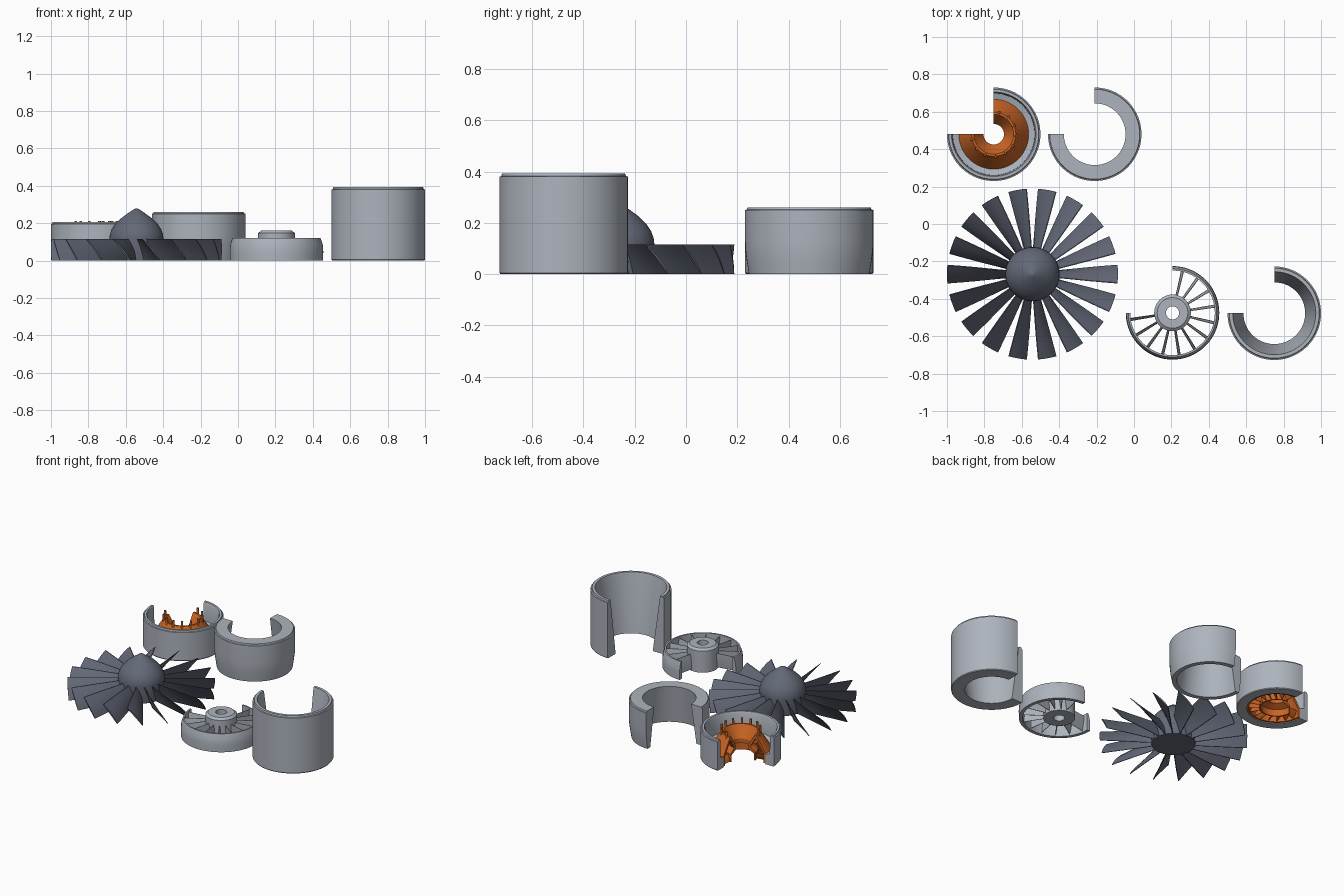
import bpy, bmesh, math
from mathutils import Vector, Matrix

if "Cube" in bpy.data.objects:
    bpy.data.objects.remove(bpy.data.objects["Cube"])


def material(name, rgb):
    m = bpy.data.materials.new(name)
    m.diffuse_color = (*rgb, 1)
    m.use_nodes = True
    m.node_tree.nodes["Principled BSDF"].inputs["Base Color"].default_value = m.diffuse_color
    return m


GREY = material("light_grey", (0.42, 0.455, 0.51))
SLATE = material("slate_blue_grey", (0.125, 0.14, 0.185))
ORANGE = material("burnt_orange", (0.60, 0.13, 0.018))


def finish(bm, name, mat, loc, smooth=True):
    bmesh.ops.recalc_face_normals(bm, faces=bm.faces[:])
    me = bpy.data.meshes.new(name)
    bm.to_mesh(me)
    bm.free()
    ob = bpy.data.objects.new(name, me)
    bpy.context.collection.objects.link(ob)
    me.materials.append(mat)
    ob.location = loc
    if smooth:
        bpy.ops.object.select_all(action='DESELECT')
        ob.select_set(True)
        bpy.context.view_layer.objects.active = ob
        bpy.ops.object.shade_smooth_by_angle(angle=math.radians(30))
    return ob


def lathe(name, profile, mat, loc, start=-180, end=90, seg=72):
    """Sweep a closed (radius, z) profile; partial sweeps get flat end caps."""
    bm = bmesh.new()
    full = end - start >= 360
    rings = []
    for i in range(seg if full else seg + 1):
        a = math.radians(start + (end - start) * i / seg)
        rings.append([bm.verts.new((r * math.cos(a), r * math.sin(a), z)) for r, z in profile])
    n = len(profile)
    for i in range(seg):
        p, q = rings[i], rings[(i + 1) % len(rings)]
        for j in range(n):
            k = (j + 1) % n
            bm.faces.new((p[j], q[j], q[k], p[k]))
    if not full:
        bm.faces.new(rings[0])
        bm.faces.new(rings[-1])
    bmesh.ops.remove_doubles(bm, verts=bm.verts[:], dist=1e-5)
    return finish(bm, name, mat, loc)


def blades(name, mat, loc, angles, stations, thick, z0, z1, camber=0.0, steps=4):
    """Radial twisted blades; stations are (radius, tangential half width)."""
    bm = bmesh.new()
    for ang in angles:
        rot = Matrix.Rotation(math.radians(ang), 3, 'Z')
        loops = []
        for r, hw in stations:
            front, back = [], []
            for i in range(steps + 1):
                t = -1 + 2 * i / steps
                y = -hw * t + camber * (1 - t * t)
                z = z0 + (z1 - z0) * (t + 1) / 2
                h = thick / 2 * (1 - 0.6 * t * t)
                x = math.sqrt(max(r * r - y * y, 0))
                front.append(bm.verts.new(rot @ Vector((x, y + h, z))))
                back.append(bm.verts.new(rot @ Vector((x, y - h, z))))
            loops.append(front + back[::-1])
        n = len(loops[0])
        for p, q in zip(loops, loops[1:]):
            for j in range(n):
                k = (j + 1) % n
                bm.faces.new((p[j], p[k], q[k], q[j]))
        bm.faces.new(loops[0])
        bm.faces.new(loops[-1])
    return finish(bm, name, mat, loc)


# Fan: pointed spinner with hub, and 18 twisted blades
fan = (-0.543, -0.268, 0)
lathe("fan_spinner", [(0, 0), (0.135, 0), (0.145, 0.115), (0.142, 0.14), (0.132, 0.168),
                      (0.113, 0.196), (0.085, 0.224), (0.05, 0.25), (0.015, 0.274), (0, 0.28)],
      SLATE, fan, 0, 360, 64)
blades("fan_blades", SLATE, fan, [i * 20 for i in range(18)],
       [(0.125, 0.018), (0.21, 0.026), (0.30, 0.035), (0.38, 0.042), (0.457, 0.048)],
       0.011, 0.0, 0.115, 0.006)

# Tall intake casing, tapering inside
lathe("tall_casing", [(0.165, 0), (0.246, 0), (0.25, 0.005), (0.25, 0.38), (0.243, 0.382),
                      (0.240, 0.392), (0.222, 0.392), (0.218, 0.375)],
      GREY, (0.75, -0.477, 0))

# Medium casing, narrow throat at the top
lathe("middle_casing", [(0.205, 0), (0.235, 0), (0.243, 0.05), (0.248, 0.09), (0.25, 0.13),
                        (0.25, 0.25), (0.243, 0.252), (0.240, 0.26), (0.165, 0.26)],
      GREY, (-0.21, 0.48, 0))

# Stator: cut outer ring, full hub and thin vanes
stator = (0.206, -0.475, 0)
lathe("stator_ring", [(0.226, 0), (0.249, 0), (0.25, 0.05), (0.247, 0.085), (0.236, 0.12),
                      (0.226, 0.12)], GREY, stator)
lathe("stator_hub", [(0.035, 0), (0.098, 0), (0.098, 0.147), (0.082, 0.16), (0.035, 0.16)],
      GREY, stator, 0, 360, 48)
blades("stator_vanes", GREY, stator, [-171 + 22.5 * i for i in range(12)],
       [(0.095, 0.005), (0.23, 0.007)], 0.007, 0.01, 0.11)

# Combustor: grey casing with a flat inner ledge around an orange burner
comb = (-0.75, 0.48, 0)
lathe("combustor_casing", [(0.185, 0), (0.246, 0), (0.25, 0.005), (0.25, 0.196), (0.243, 0.198),
                           (0.240, 0.207), (0.226, 0.207), (0.220, 0.195), (0.218, 0.08),
                           (0.185, 0.07)],
      GREY, comb)
lathe("burner_shell", [(0.187, 0.005), (0.187, 0.07), (0.118, 0.178), (0.106, 0.178), (0.055, 0.10),
                       (0.055, 0.07), (0.10, 0.05), (0.10, 0.005), (0.108, 0.005), (0.108, 0.06),
                       (0.07, 0.09), (0.112, 0.155), (0.172, 0.065), (0.172, 0.005)],
      ORANGE, comb)
blades("burner_vanes", ORANGE, comb, [-171 + 18 * i for i in range(15)],
       [(0.105, 0.009), (0.176, 0.014)], 0.007, 0.008, 0.055)

# Fuel nozzles standing on the burner crest
bm = bmesh.new()
for i in range(10):
    a = math.radians(-166.5 + 27 * i)
    bmesh.ops.create_cone(bm, cap_ends=True, segments=12, radius1=0.008, radius2=0.007, depth=0.05,
                          matrix=Matrix.Translation((0.12 * math.cos(a), 0.12 * math.sin(a), 0.187)))
finish(bm, "fuel_nozzles", ORANGE, comb)
